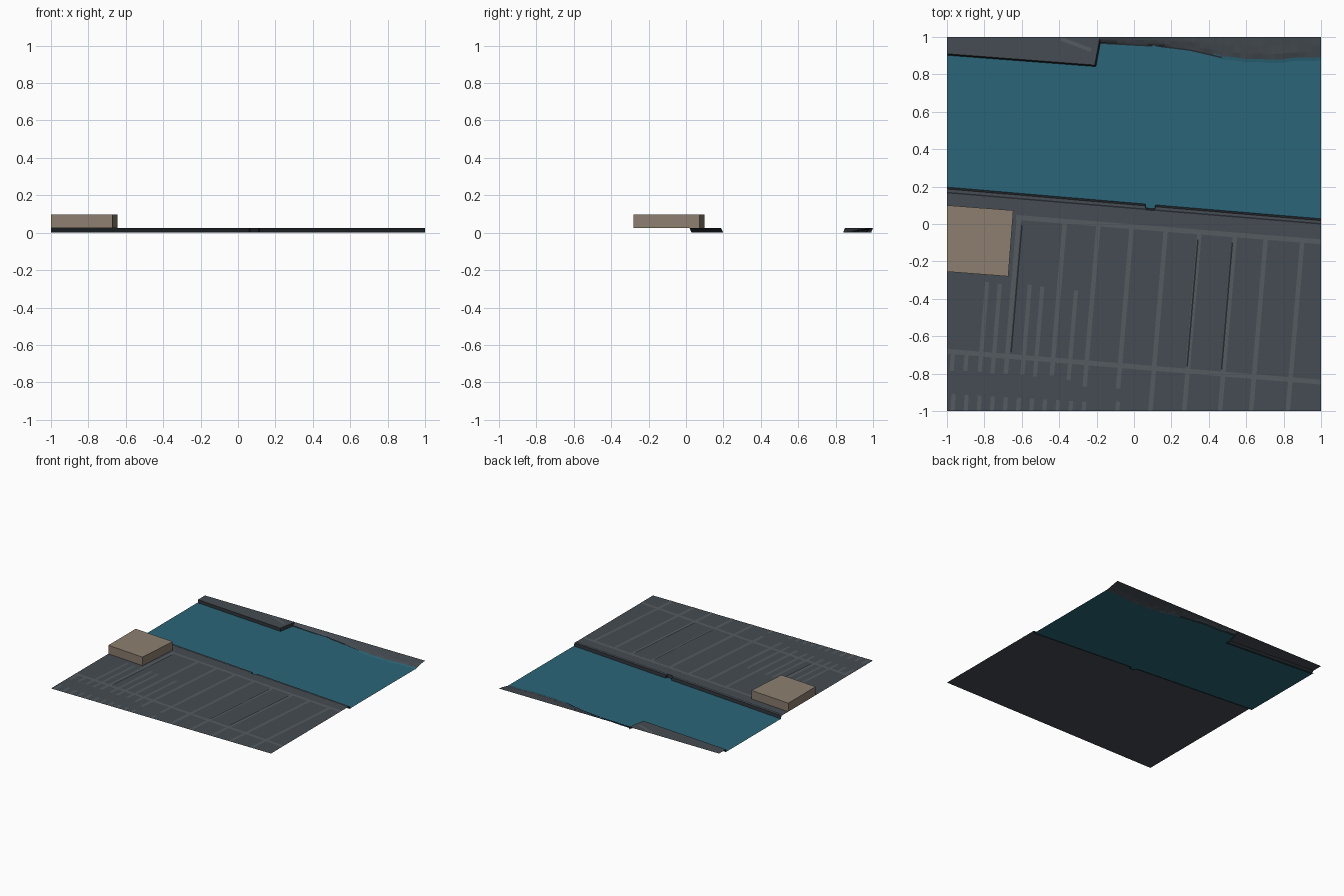
import bpy
import bmesh
import random
from mathutils import Vector

random.seed(4)
if "Cube" in bpy.data.objects:
    bpy.data.objects.remove(bpy.data.objects["Cube"], do_unlink=True)

GROUND, WATER, ROOF = 0.026, 0.004, 0.096


def material(name, rgb):
    mat = bpy.data.materials.new(name)
    mat.use_nodes = True
    color = (*rgb, 1)
    mat.diffuse_color = color
    mat.node_tree.nodes["Principled BSDF"].inputs["Base Color"].default_value = color
    return mat


asphalt = material("asphalt", (0.06, 0.072, 0.084))
paint = material("lane_grey", (0.091, 0.105, 0.117))
dark = material("dark_stone", (0.018, 0.022, 0.026))
teal = material("water_teal", (0.024, 0.133, 0.188))
tan = material("building_tan", (0.262, 0.212, 0.159))


def finish(bm, name, mat):
    mesh = bpy.data.meshes.new(name)
    bm.to_mesh(mesh)
    bm.free()
    mesh.materials.append(mat)
    obj = bpy.data.objects.new(name, mesh)
    bpy.context.collection.objects.link(obj)
    return obj


def sheet(name, outline, z, mat, height=0):
    """Flat upward-facing outline, or a solid prism when height is given."""
    bm = bmesh.new()
    face = bm.faces.new([bm.verts.new((x, y, z)) for x, y in outline])
    face.normal_update()
    if face.normal.z < 0:
        face.normal_flip()
    if height:
        grown = bmesh.ops.extrude_face_region(bm, geom=[face], use_keep_orig=True)
        moved = [v for v in grown["geom"] if isinstance(v, bmesh.types.BMVert)]
        bmesh.ops.translate(bm, verts=moved, vec=(0, 0, height))
        bmesh.ops.recalc_face_normals(bm, faces=bm.faces)
    return finish(bm, name, mat)


def loft(name, rows, mat):
    """Skin a ribbon between consecutive rows of points."""
    bm = bmesh.new()
    grid = [[bm.verts.new(p) for p in row] for row in rows]
    for low, high in zip(grid, grid[1:]):
        for i in range(len(low) - 1):
            bm.faces.new((low[i], low[i + 1], high[i + 1], high[i]))
    return finish(bm, name, mat)


def strips(name, lines, width, z, mat):
    """Narrow flat bands along start and end points, clipped to the tile."""
    bm = bmesh.new()
    for start, end in lines:
        a, b = Vector(start), Vector(end)
        d = (b - a).normalized()
        side = Vector((-d.y, d.x)) * width / 2
        corners = (a - side, b - side, b + side, a + side)
        bm.faces.new([bm.verts.new((max(-1, min(1, p.x)), max(-1, p.y), z))
                      for p in corners])
    return finish(bm, name, mat)


def subdivide(points, count):
    """Resample a polyline with slight roughness in y."""
    result = []
    for (x0, y0), (x1, y1) in zip(points, points[1:]):
        for i in range(count):
            t = i / count
            result.append((x0 + (x1 - x0) * t,
                           y0 + (y1 - y0) * t + random.uniform(-0.004, 0.004)))
    return result + [points[-1]]


# Quay edge with a small step recess, and the two far shores
quay = [(-1, 0.187), (0.06, 0.097), (0.065, 0.075),
        (0.11, 0.072), (0.115, 0.092), (1, 0.018)]
pier = [(-1, 0.91), (-0.21, 0.85), (-0.185, 0.985), (-0.185, 1)]
shore = subdivide([(-0.185, 0.968), (0.1, 0.95), (0.3, 0.925), (0.45, 0.885),
                   (0.57, 0.866), (0.75, 0.862), (1, 0.875)], 6)

# Ground, water and far pier decks
sheet("quay_ground", [(-1, -1), (1, -1)] + quay[::-1], GROUND, asphalt)
sheet("pier_deck", pier + [(-1, 1)], GROUND, asphalt)
sheet("water", quay + [(x, y + 0.012) for x, y in shore[::-1]] + pier[-2::-1],
      WATER, teal)

# Retaining walls: sloping faces dropping below the waterline
def wall(name, edge, dx, dy, mat):
    top = [(x, y, GROUND) for x, y in edge]
    foot = [(max(-1, x + dx), y + dy, 0) for x, y in edge]
    return loft(name, [top, foot], mat)


wall("quay_wall", quay[::-1], 0, 0.012, dark)
wall("pier_wall", pier, 0.008, -0.01, dark)
strips("quay_kerb", [((-1, 0.168), (0.06, 0.079)), ((0.115, 0.074), (1, 0.001))],
       0.008, GROUND + 0.001, dark)

# Rough natural bank rising from the water to the tile's back edge
levels = [(0, 0), (0.12, 0.006), (0.35, 0.013), (0.65, 0.019), (1, 0.025)]
rows = []
for t, z in levels:
    rough = 0.002 if 0 < t < 1 else 0
    rows.append([(x, y + (1 - y) * t, z + random.uniform(-rough, rough))
                 for x, y in shore])
loft("far_bank", rows, asphalt)
strips("bank_ledge", [((-0.18, 0.967), (0.1, 0.952)), ((0.12, 0.952), (0.3, 0.93)),
                      ((0.3, 0.93), (0.47, 0.89))], 0.008, 0.009, dark)
loft("shallow_water", [[(x, y + dy, z) for x, y in shore if x > 0.4]
                       for dy, z in ((0, 0.005), (0.018, 0.009))], teal)


# Cross roads: both run parallel to the quay
def back_road(x):
    return -0.015 - 0.08 * x


def front_road(x):
    return -0.763 - 0.0825 * x


strips("cross_roads", [((-0.63, back_road(-0.63)), (1, back_road(1))),
                       ((-1, front_road(-1)), (1, front_road(1)))],
       0.026, GROUND + 0.001, paint)

# Long lanes lean slightly; each entry is back x and front y
LEAN = 0.085
lanes = []
for x, y_end in [(-0.615, -0.8), (-0.37, -0.81), (-0.19, -0.87), (-0.012, -0.88),
                 (0.17, -1), (0.35, -1), (0.54, -1), (0.705, -1), (0.9, -1)]:
    y = back_road(x)
    lanes.append(((x, y), (x + LEAN * (y_end - y), y_end)))
strips("long_lanes", lanes, 0.024, GROUND + 0.0014, paint)

# Short bays behind the front road, and stubs along the front
bays = [((x, y), (x - 0.04, y - 0.48)) for x, y in
        [(-0.785, -0.31), (-0.717, -0.32), (-0.557, -0.325),
         (-0.49, -0.335), (-0.31, -0.355)]]
bays += [((x, -0.69), (x - 0.007, -0.785)) for x in (-0.968, -0.895)]
strips("short_bays", bays, 0.022, GROUND + 0.0012, paint)
stubs = [(-0.965 + 0.07 * i, -0.91 - 0.004 * i) for i in range(11)] + [(-0.085, -0.95)]
strips("front_stubs", [((x, y), (x - 0.005, -1)) for x, y in stubs],
       0.022, GROUND + 0.0012, paint)
strips("pier_lane", [((-0.39, 0.99), (-0.23, 0.93))], 0.02, GROUND + 0.001, paint)

# Thin dark gutters beside some lanes
gutters = []
for (a, b), offset in [(lanes[0], 0.016), (lanes[5], -0.008), (lanes[6], -0.014)]:
    gutters.append(((a[0] + offset, a[1] - 0.04),
                    (a[0] + offset - LEAN * 0.68, a[1] - 0.72)))
strips("gutters", gutters, 0.008, GROUND + 0.002, dark)

# Flat-roofed building at the tile's left edge
sheet("building", [(-1, -0.255), (-0.672, -0.28), (-0.645, 0.073), (-1, 0.1)],
      GROUND, tan, ROOF - GROUND)
